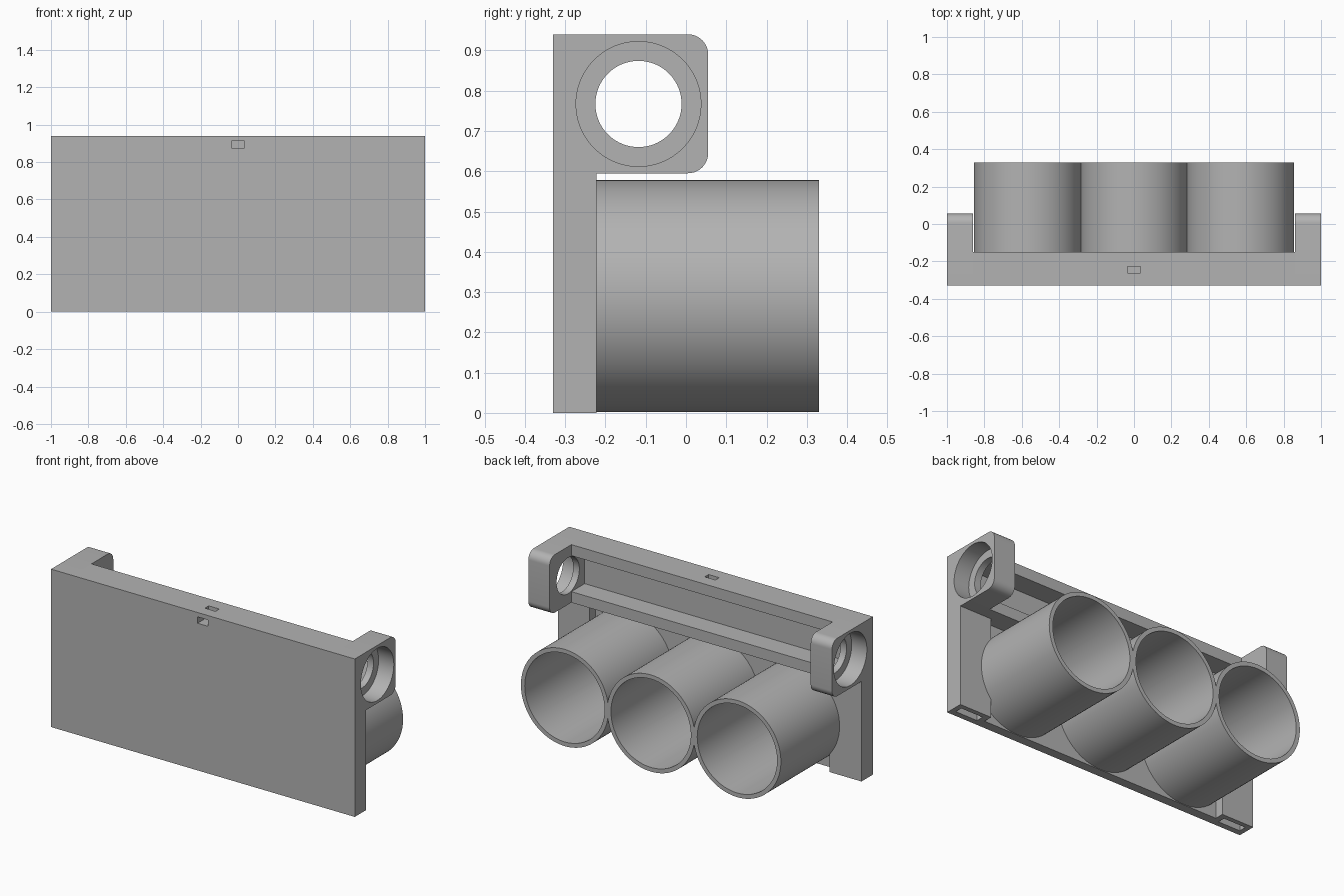
import bpy, bmesh, math
from mathutils import Matrix, Vector

old = bpy.data.objects.get("Cube")
if old:
    bpy.data.objects.remove(old, do_unlink=True)

grey = bpy.data.materials.new("plain grey")
grey.use_nodes = True
grey.diffuse_color = (0.45, 0.45, 0.45, 1)
grey.node_tree.nodes["Principled BSDF"].inputs["Base Color"].default_value = (0.45, 0.45, 0.45, 1)


def make(name, bm):
    mesh = bpy.data.meshes.new(name)
    bm.to_mesh(mesh)
    bm.free()
    mesh.materials.append(grey)
    obj = bpy.data.objects.new(name, mesh)
    bpy.context.scene.collection.objects.link(obj)
    return obj


def box(name, x, y, z):
    """Box from (min, max) pairs."""
    bm = bmesh.new()
    lo, hi = Vector((x[0], y[0], z[0])), Vector((x[1], y[1], z[1]))
    bmesh.ops.create_cube(bm, size=1, matrix=Matrix.Translation((lo + hi) / 2) @ Matrix.Diagonal((*(hi - lo), 1)))
    return make(name, bm)


def cylinder(name, axis, radius, length, centre):
    bm = bmesh.new()
    turn = Matrix.Rotation(math.pi / 2, 4, "Y" if axis == "X" else "X")
    bmesh.ops.create_cone(bm, cap_ends=True, segments=96, radius1=radius, radius2=radius,
                          depth=length, matrix=Matrix.Translation(centre) @ turn)
    return make(name, bm)


def cut(target, *cutters):
    for c in cutters:
        mod = target.modifiers.new("cut", "BOOLEAN")
        mod.operation = "DIFFERENCE"
        mod.solver = "EXACT"
        mod.object = c
        c.hide_render = True
        c.hide_set(True)
    bpy.context.view_layer.update()
    deps = bpy.context.evaluated_depsgraph_get()
    mesh = bpy.data.meshes.new_from_object(target.evaluated_get(deps))
    target.modifiers.clear()
    target.data = mesh


def smooth(obj):
    bpy.ops.object.select_all(action="DESELECT")
    obj.select_set(True)
    bpy.context.view_layer.objects.active = obj
    bpy.ops.object.shade_smooth_by_angle(angle=math.radians(30))


FRONT, WALL, LIP = -0.33, -0.275, -0.15
TOP, EAR_BOTTOM, EAR_IN = 0.94, 0.595, 0.86
TUBE_X, TUBE_Z, TUBE_R, BORE_R = 0.568, 0.29, 0.288, 0.263
helpers = []

# Front panel with the upper lip and lower shelf of the rear channel
panel = box("front_panel", (-1, 1), (FRONT, WALL), (0, TOP))
lip = box("channel_lip", (-EAR_IN, EAR_IN), (WALL, LIP), (0.874, TOP))
box("channel_shelf", (-EAR_IN, EAR_IN), (WALL, LIP), (EAR_BOTTOM, 0.66))

# Bent tie slot from the front to the top
tie_front = box("tie_slot_front", (-0.035, 0.035), (-0.4, -0.226), (0.876, 0.914))
tie_top = box("tie_slot_top", (-0.035, 0.035), (-0.262, -0.226), (0.876, 1))
helpers += [tie_front, tie_top]
cut(panel, tie_front)
cut(lip, tie_front, tie_top)

# Three open tubes
for name, x in (("right_tube", -TUBE_X), ("middle_tube", 0), ("left_tube", TUBE_X)):
    tube = cylinder(name, "Y", TUBE_R, 0.33 - WALL, (x, (0.33 + WALL) / 2, TUBE_Z))
    bore = cylinder(name + "_bore", "Y", BORE_R, 0.8, (x, WALL + 0.4, TUBE_Z))
    helpers.append(bore)
    cut(tube, bore)
    smooth(tube)

for side, s in (("right", -1), ("left", 1)):
    def span(a, b):
        return tuple(sorted((s * a, s * b)))

    # End block with a slot underneath, trimmed by the tube bore
    block = box(side + "_end_block", span(0.79, 1), (WALL, -0.222), (0, EAR_BOTTOM))
    slot = box(side + "_bottom_slot", span(0.825, 0.97), (-0.295, -0.25), (-0.1, 0.2))
    bore = bpy.data.objects[side + "_tube_bore"]
    helpers.append(slot)
    cut(block, slot, bore)
    cut(panel, slot)
    smooth(block)

    # Rounded ear with a stepped hole
    ear = box(side + "_ear", span(EAR_IN, 1), (WALL, 0.055), (EAR_BOTTOM, TOP))
    bm = bmesh.new()
    bm.from_mesh(ear.data)
    corners = [e for e in bm.edges if all(v.co.y > 0 for v in e.verts)
               and abs(e.verts[0].co.x - e.verts[1].co.x) > 0.1]
    bmesh.ops.bevel(bm, geom=corners, offset=0.05, segments=10, profile=0.5, affect="EDGES")
    bm.to_mesh(ear.data)
    bm.free()
    hole = cylinder(side + "_ear_hole", "X", 0.107, 0.6, (s * 0.93, -0.118, 0.767))
    seat = cylinder(side + "_ear_seat", "X", 0.155, 0.2, (s * 1.0, -0.118, 0.767))
    helpers += [hole, seat]
    cut(ear, hole, seat)
    smooth(ear)

# Cutters are no longer needed
for h in helpers:
    bpy.data.objects.remove(h, do_unlink=True)
